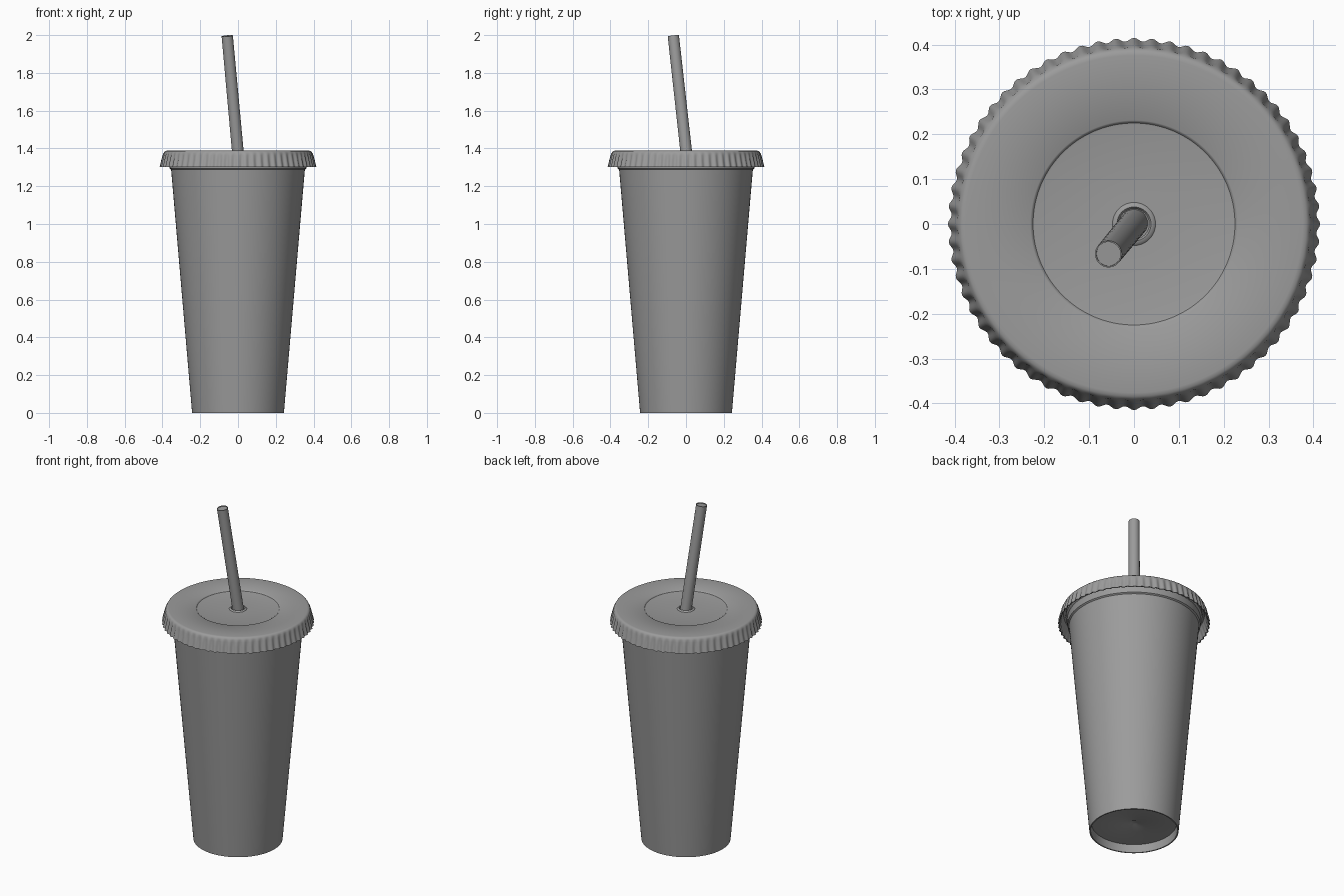
import bpy, bmesh, math
from mathutils import Vector

if "Cube" in bpy.data.objects:
    bpy.data.objects.remove(bpy.data.objects["Cube"], do_unlink=True)

grey = bpy.data.materials.new("plain grey")
grey.use_nodes = True
grey.diffuse_color = (0.33, 0.33, 0.33, 1)
grey.node_tree.nodes["Principled BSDF"].inputs["Base Color"].default_value = (0.33, 0.33, 0.33, 1)


def lathe(name, profile, segments, ribs=0):
    """Revolve (radius, height, rib depth) points; radius 0 closes an end."""
    bm = bmesh.new()
    rings = []
    for r, z, *depth in profile:
        if r == 0:
            rings.append([bm.verts.new((0, 0, z))] * segments)
            continue
        ring = []
        for i in range(segments):
            a = math.tau * i / segments
            rr = r + (depth[0] * math.cos(ribs * a) if depth else 0)
            ring.append(bm.verts.new((rr * math.cos(a), rr * math.sin(a), z)))
        rings.append(ring)
    for low, high in zip(rings, rings[1:]):
        for i in range(segments):
            j = (i + 1) % segments
            corners = list(dict.fromkeys((low[i], low[j], high[j], high[i])))
            bm.faces.new(corners)
    bmesh.ops.recalc_face_normals(bm, faces=bm.faces)
    mesh = bpy.data.meshes.new(name)
    bm.to_mesh(mesh)
    bm.free()
    mesh.materials.append(grey)
    ob = bpy.data.objects.new(name, mesh)
    bpy.context.collection.objects.link(ob)
    bpy.ops.object.select_all(action="DESELECT")
    ob.select_set(True)
    bpy.context.view_layer.objects.active = ob
    bpy.ops.object.shade_smooth_by_angle(angle=math.radians(35))
    return ob


# Tapered cup: recessed base with a dimple, foot ring, wall, lip and inner wall
lathe("cup", [
    (0, 0.054), (0.015, 0.054), (0.028, 0.048), (0.232, 0.048),
    (0.236, 0), (0.243, 0), (0.354, 1.288), (0.362, 1.294),
    (0.363, 1.335), (0.372, 1.345), (0.372, 1.358), (0.362, 1.364),
    (0.352, 1.355), (0.240, 0.064), (0, 0.064),
], 96)

# Hollow lid: fluted skirt, rounded shoulder, sunken centre and straw collar
lathe("lid", [
    (0, 1.370), (0.372, 1.370), (0.384, 1.364), (0.390, 1.350),
    (0.405, 1.302, 0.003), (0.411, 1.302, 0.004), (0.403, 1.335, 0.004),
    (0.397, 1.362, 0.003), (0.394, 1.374, 0.001), (0.390, 1.382),
    (0.384, 1.387), (0.376, 1.388), (0.231, 1.388), (0.228, 1.386),
    (0.225, 1.382), (0.221, 1.381), (0.048, 1.381), (0.043, 1.386),
    (0.038, 1.387), (0.034, 1.381), (0, 1.381),
], 512, ribs=64)

# Leaning straw with a shallow recessed tip
foot, tip = Vector((0, 0.002, 1.374)), Vector((-0.057, -0.067, 1.996))
length = (tip - foot).length
straw = lathe("straw", [
    (0, 0), (0.031, 0), (0.030, length), (0.027, length),
    (0.027, length - 0.004), (0, length - 0.004),
], 32)
straw.location = foot
straw.rotation_euler = (tip - foot).to_track_quat("Z", "Y").to_euler()
